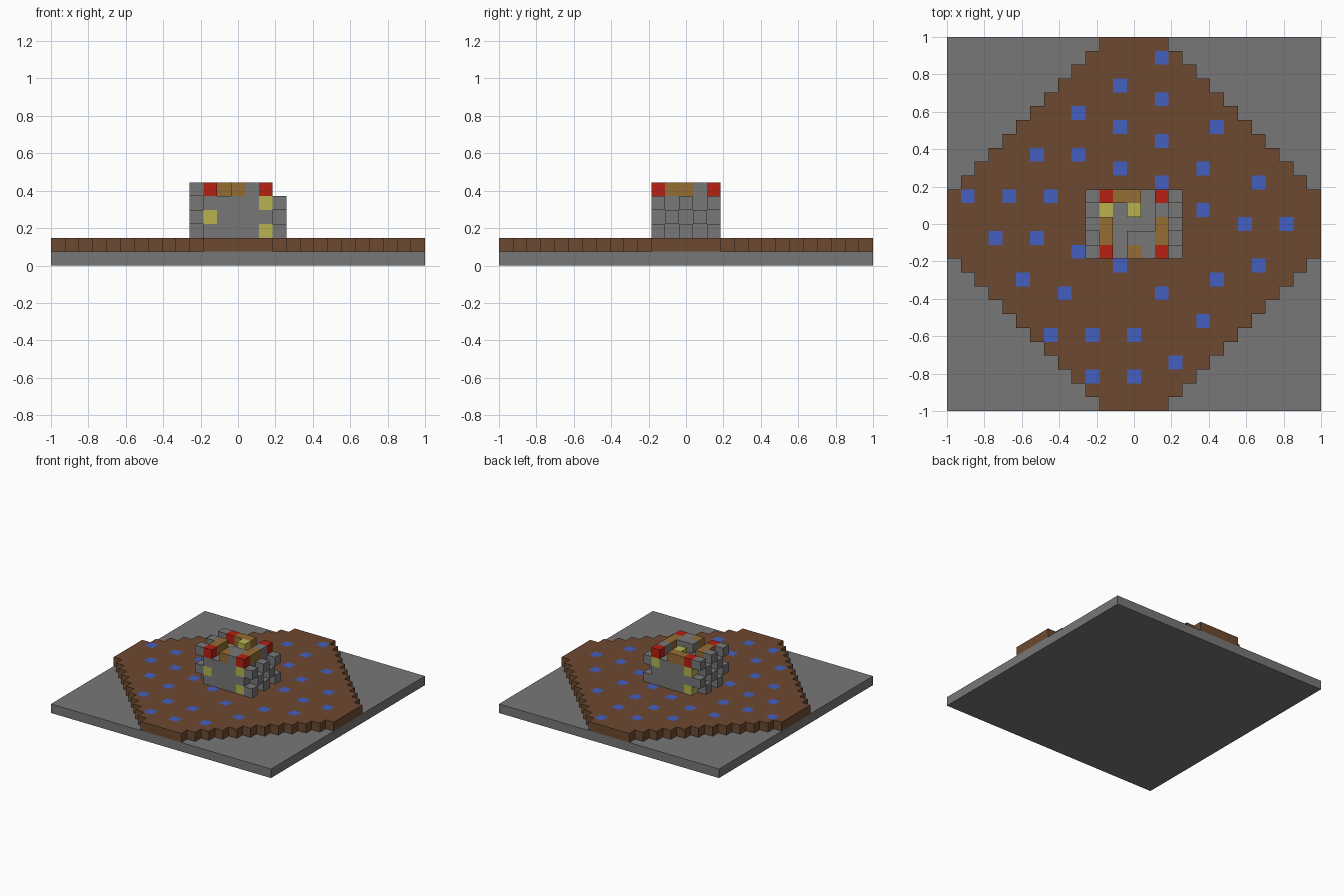
import bpy, bmesh
from mathutils import Vector

cube = bpy.data.objects.get("Cube")
if cube:
    bpy.data.objects.remove(cube, do_unlink=True)

CELL = 2 / 27  # size of one block

COLOURS = {
    "stone_grey": (0.186, 0.186, 0.186),
    "earth_brown": (0.153, 0.067, 0.03),
    "flower_blue": (0.055, 0.115, 0.52),
    "brick_red": (0.46, 0.015, 0.007),
    "timber_ochre": (0.30, 0.153, 0.034),
    "window_yellow": (0.475, 0.45, 0.08),
}
KEYS = dict(zip("gebroy", COLOURS))
materials = {}
for name, rgb in COLOURS.items():
    mat = bpy.data.materials.new(name)
    mat.use_nodes = True
    mat.diffuse_color = (*rgb, 1)
    bsdf = mat.node_tree.nodes["Principled BSDF"]
    bsdf.inputs["Base Color"].default_value = (*rgb, 1)
    bsdf.inputs["Roughness"].default_value = 0.9
    materials[name] = mat


def build_blocks(name, blocks):
    """Make one object from {(i, j, layer): colour key}, keeping outer faces only."""
    bm = bmesh.new()
    used = sorted(set(blocks.values()))
    for cell, key in blocks.items():
        centre = Vector(cell) + Vector((0, 0, 0.5))
        for axis in range(3):
            for sign in (-1, 1):
                n = Vector((0, 0, 0))
                n[axis] = sign
                if tuple(int(c + d) for c, d in zip(cell, n)) in blocks:
                    continue
                u = Vector((0, 0, 0))
                u[(axis + 1) % 3] = 0.5
                v = n.cross(u)
                mid = centre + n * 0.5
                ring = (mid - u - v, mid + u - v, mid + u + v, mid - u + v)
                face = bm.faces.new([bm.verts.new(p * CELL) for p in ring])
                face.material_index = used.index(key)
    bmesh.ops.remove_doubles(bm, verts=bm.verts, dist=CELL / 100)
    bmesh.ops.recalc_face_normals(bm, faces=bm.faces)
    mesh = bpy.data.meshes.new(name)
    bm.to_mesh(mesh)
    bm.free()
    for key in used:
        mesh.materials.append(materials[KEYS[key]])
    obj = bpy.data.objects.new(name, mesh)
    bpy.context.collection.objects.link(obj)
    return obj


# Square stone plate
bpy.ops.mesh.primitive_cube_add(size=1, location=(0, 0, CELL / 2))
plate = bpy.context.object
plate.name = "stone_plate"
plate.scale = (2, 2, CELL)
plate.data.materials.append(materials["stone_grey"])

# Stepped diamond of earth with flower blocks, listed by row
FLOWERS = {
    12: [2], 10: [-1], 9: [2], 8: [-4], 7: [-1, 6], 6: [2], 5: [-7, -4],
    4: [-1, 5], 3: [2, 9], 2: [-12, -9, -6], 1: [5], 0: [8, 11],
    -1: [-10, -7], -2: [-4], -3: [-1, 9], -4: [-8, 6], -5: [-5, 2],
    -7: [5], -8: [-6, -3, 0], -10: [3], -11: [-3, 0],
}
ground = {}
for i in range(-13, 14):
    for j in range(-13, 14):
        if abs(i) + abs(j) <= 15:
            ground[i, j, 1] = "b" if i in FLOWERS.get(j, []) else "e"
build_blocks("earth_diamond", ground)

# Keep: solid stone body with window blocks
SPAN = range(-2, 3)
keep = {(i, j, k): "g" for i in SPAN for j in SPAN for k in (2, 3, 4)}
for window in ((-2, -2, 3), (2, -2, 4), (2, -2, 2),
               (2, 2, 4), (-2, 2, 4), (-2, 2, 2), (-2, 1, 4)):
    keep[window] = "y"

# Battlements, drawn from back row to front row
for j, row in zip(reversed(SPAN), ("roo.r", "..y.g", "o...o", "o.ggo", "r.ogr")):
    for i, key in zip(SPAN, row):
        if key != ".":
            keep[i, j, 5] = key

# Chequered stones on both side walls, one layer higher on the -x side
for side, top in ((-3, 5), (3, 4)):
    for k in range(2, top + 1):
        for j in SPAN:
            if (j + k - top) % 2 == 0:
                keep[side, j, k] = "g"
build_blocks("keep", keep)
